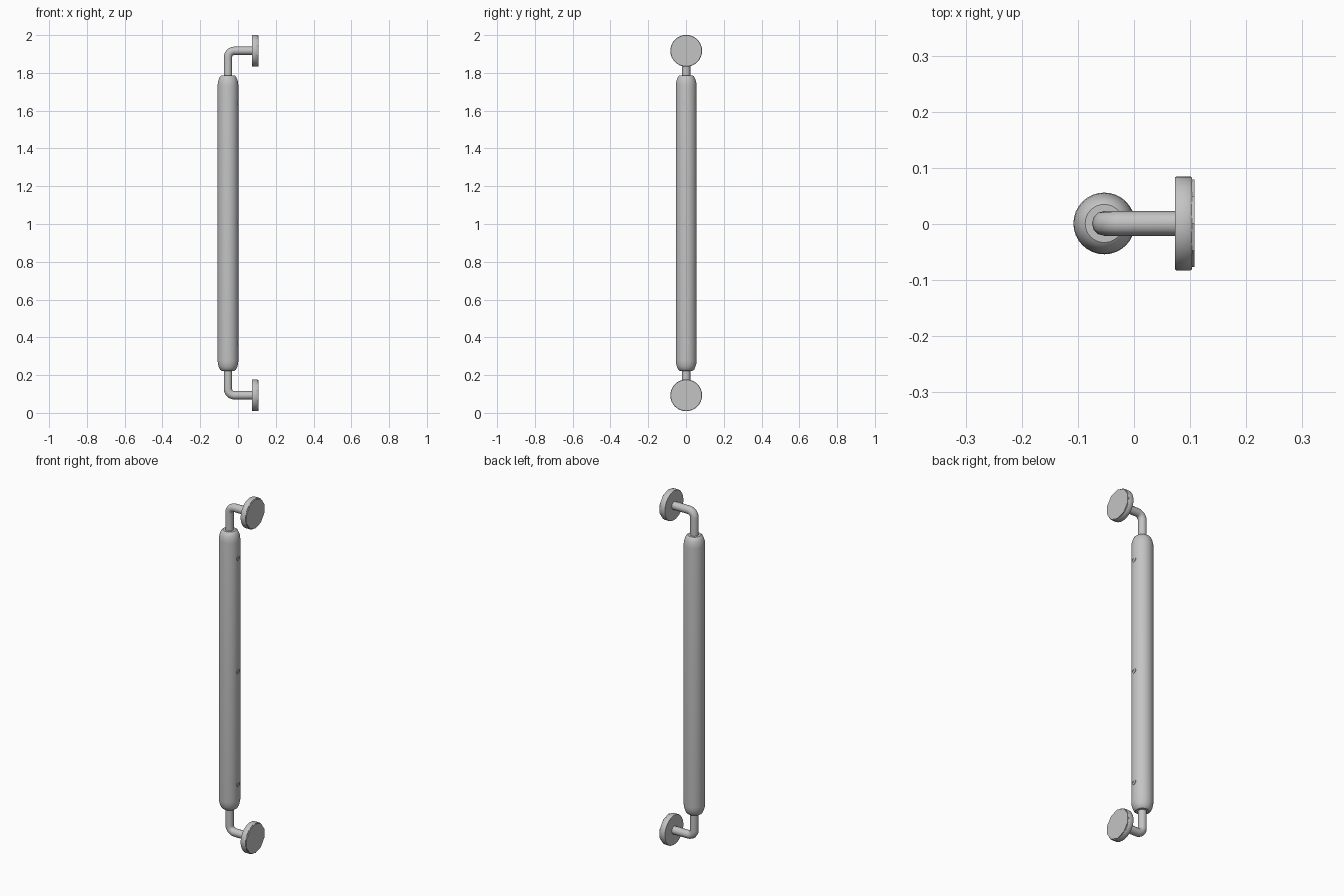
import bpy, bmesh, math
from mathutils import Matrix

if "Cube" in bpy.data.objects:
    bpy.data.objects.remove(bpy.data.objects["Cube"])

steel = bpy.data.materials.new("brushed grey")
steel.diffuse_color = (0.55, 0.55, 0.55, 1)
steel.use_nodes = True
steel.node_tree.nodes["Principled BSDF"].inputs["Base Color"].default_value = steel.diffuse_color

GX = -0.053          # grip axis
MID = 1.005          # mirror height


def finish(ob, angle=35):
    ob.data.materials.append(steel)
    bpy.ops.object.select_all(action='DESELECT')
    ob.select_set(True)
    bpy.context.view_layer.objects.active = ob
    bpy.ops.object.shade_smooth_by_angle(angle=math.radians(angle))
    return ob


def lathe(name, profile, segs, matrix, angle=35):
    """Capped turned solid from (radius, height) pairs about local z."""
    bm = bmesh.new()
    rings = [[bm.verts.new((r * math.cos(2 * math.pi * i / segs),
                            r * math.sin(2 * math.pi * i / segs), h))
              for i in range(segs)] for r, h in profile]
    for a, b in zip(rings, rings[1:]):
        for i in range(segs):
            j = (i + 1) % segs
            bm.faces.new((a[i], a[j], b[j], b[i]))
    bm.faces.new(rings[0][::-1])
    bm.faces.new(rings[-1])
    bm.transform(matrix)
    me = bpy.data.meshes.new(name)
    bm.to_mesh(me)
    bm.free()
    ob = bpy.data.objects.new(name, me)
    bpy.context.collection.objects.link(ob)
    return finish(ob, angle)


def along_x(x, z):
    return Matrix.Translation((x, 0.001, z)) @ Matrix.Rotation(math.pi / 2, 4, 'Y')


# Grip with rounded shoulders
half = 0.782
end = [(0.034, half), (0.042, half - 0.006), (0.049, half - 0.021), (0.0535, half - 0.038), (0.055, half - 0.055)]
profile = [(r, -h) for r, h in end] + end[::-1]
lathe("grip", profile, 32, Matrix.Translation((GX, 0.001, MID)))

for side, s in (("lower", -1), ("upper", 1)):
    arm_z = MID + s * 0.912

    # Bent rod from grip end to wall flange
    bend = 0.034
    pts = [(GX, MID + s * 0.74)]
    for k in range(7):
        a = math.pi / 2 * k / 6
        pts.append((GX + bend * (1 - math.cos(a)), arm_z - s * bend * (1 - math.sin(a))))
    pts.append((0.08, arm_z))
    cu = bpy.data.curves.new(side + "_rod", 'CURVE')
    cu.dimensions = '3D'
    cu.bevel_depth = 0.022
    cu.bevel_resolution = 4
    cu.use_fill_caps = True
    sp = cu.splines.new('POLY')
    sp.points.add(len(pts) - 1)
    for p, (x, z) in zip(sp.points, pts):
        p.co = (x, 0.001, z, 1)
    rod = bpy.data.objects.new(side + "_rod", cu)
    bpy.context.collection.objects.link(rod)
    bpy.ops.object.select_all(action='DESELECT')
    rod.select_set(True)
    bpy.context.view_layer.objects.active = rod
    bpy.ops.object.convert(target='MESH')
    finish(bpy.context.view_layer.objects.active)

    # Wall flange with a faceted backing plate
    lathe(side + "_flange", [(0.082, 0), (0.084, 0.003), (0.084, 0.027), (0.082, 0.03)],
          32, along_x(0.073, arm_z))
    lathe(side + "_backing_plate", [(0.082, 0), (0.082, 0.006)], 10, along_x(0.102, arm_z), 20)

# Small screws along the wall side of the grip
for n, z in enumerate((0.37, MID, 1.64)):
    lathe(f"screw_{n + 1}", [(0.014, 0), (0.014, 0.005), (0.007, 0.005), (0.007, 0.002)],
          12, along_x(GX + 0.0515, z))
